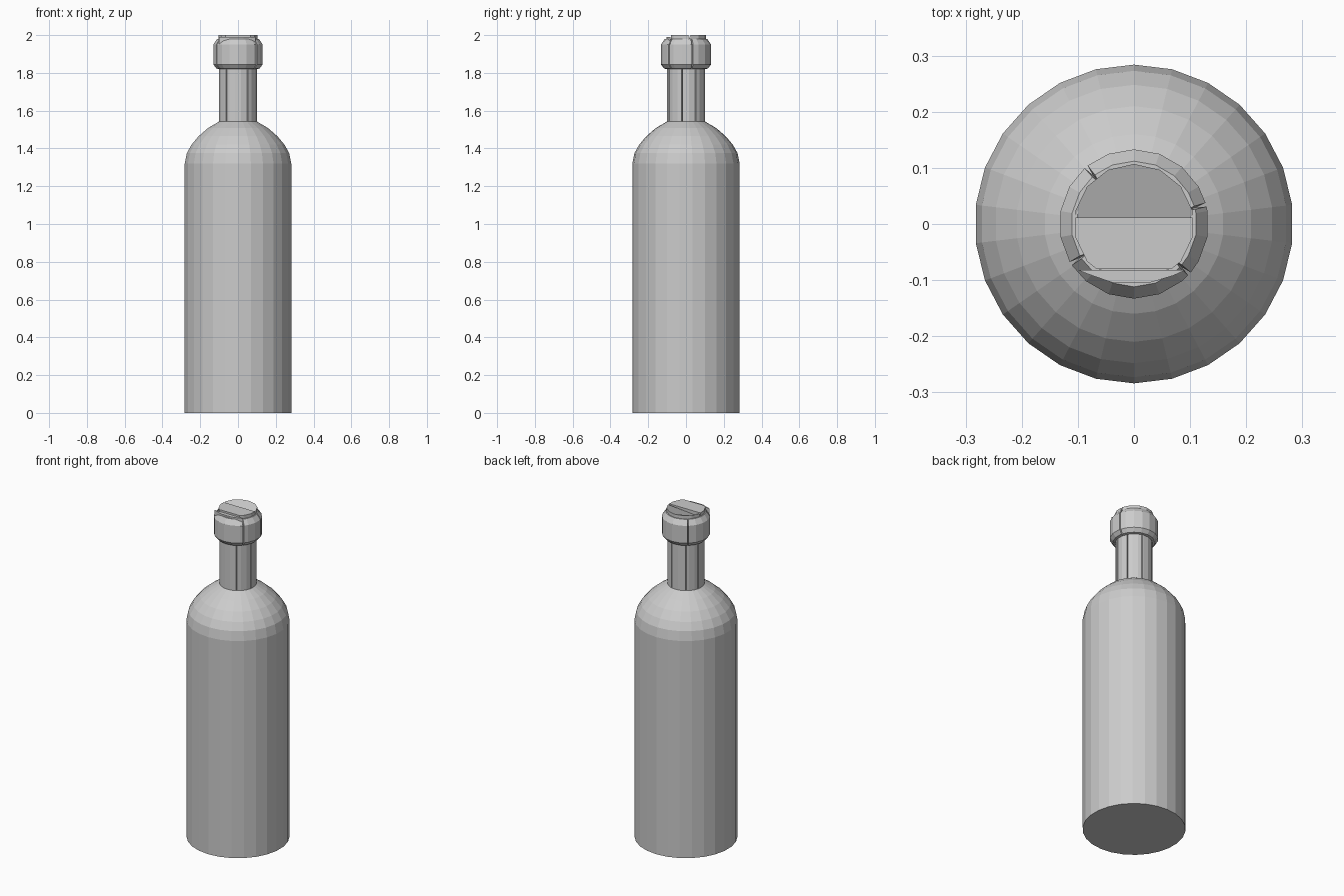
import bpy, bmesh, math

if "Cube" in bpy.data.objects:
    bpy.data.objects.remove(bpy.data.objects["Cube"])


def make_object(name, bm):
    bmesh.ops.recalc_face_normals(bm, faces=bm.faces)
    mesh = bpy.data.meshes.new(name)
    bm.to_mesh(mesh)
    bm.free()
    obj = bpy.data.objects.new(name, mesh)
    bpy.context.collection.objects.link(obj)
    return obj


def angles(sides, grooves=(), half=1.5):
    """Angles around the axis with an inset factor; grooves are narrow slits."""
    out = []
    for i in range(sides):
        a = (i + 0.5) * 360 / sides
        if all(abs(a - g) > half * 2 for g in grooves):
            out.append((a, 1.0))
    for g in grooves:
        out += [(g - half, 1.0), (g, 0.86), (g + half, 1.0)]
    return sorted(out)


def lathe(name, profile, steps, cap_bottom=False, cap_top=False):
    bm = bmesh.new()
    rings = []
    for r, z in profile:
        rings.append([bm.verts.new((r * f * math.cos(math.radians(a)),
                                    r * f * math.sin(math.radians(a)), z))
                      for a, f in steps])
    n = len(steps)
    for lo, hi in zip(rings, rings[1:]):
        for i in range(n):
            j = (i + 1) % n
            bm.faces.new((lo[i], lo[j], hi[j], hi[i]))
    if cap_bottom:
        bm.faces.new(rings[0][::-1])
    if cap_top:
        bm.faces.new(rings[-1])
    return make_object(name, bm)


# Body with rounded shoulder
lathe("body", [(0.284, 0), (0.284, 1.32), (0.273, 1.375), (0.248, 1.42),
               (0.21, 1.465), (0.16, 1.508), (0.102, 1.542)],
      angles(26), cap_bottom=True)

# Neck with thin vertical slits
lathe("neck", [(0.102, 1.535), (0.102, 1.84)],
      angles(20, (30, 75, 125, 165, 233, 300, 348)))

# Bevelled collar, cracked in a few places
lathe("collar", [(0.101, 1.82), (0.116, 1.823), (0.133, 1.845),
                 (0.133, 1.95), (0.112, 1.98), (0.102, 1.98)],
      angles(18, (15, 130, 212, 318)))

# Stopper: a broken disc, flat front half and sunken rear half
R, FRONT, SEAM = 0.107, -0.08, 0.012
for name, low, high, sunken in (("stopper_front", FRONT, SEAM, False),
                                ("stopper_back", SEAM, 0.2, True)):
    bm = bmesh.new()
    bmesh.ops.create_cone(bm, cap_ends=True, segments=14, radius1=R,
                          radius2=R, depth=0.06)
    bmesh.ops.translate(bm, verts=bm.verts, vec=(0, 0, 1.97))
    for y, side in ((low, -1), (high, 1)):
        cut = bmesh.ops.bisect_plane(
            bm, geom=bm.verts[:] + bm.edges[:] + bm.faces[:],
            plane_co=(0, y, 0), plane_no=(0, side, 0), clear_outer=True)
        edges = [e for e in cut["geom_cut"] if isinstance(e, bmesh.types.BMEdge)]
        if edges:
            bmesh.ops.holes_fill(bm, edges=[e for e in bm.edges if e.is_boundary])
    if sunken:
        for v in bm.verts:
            if v.co.z > 1.99 and v.co.y < SEAM + 0.01:
                v.co.z = 1.975
    make_object(name, bm)

# Loose sliver in front of the stopper
bm = bmesh.new()
outline = [(-0.1, -0.082), (-0.08, -0.09), (-0.04, -0.104), (0.03, -0.104),
           (0.07, -0.092), (0.092, -0.082)]
lower = [bm.verts.new((x, y, 1.94)) for x, y in outline]
upper = [bm.verts.new((x, y, 1.99)) for x, y in outline]
bm.faces.new(lower)
bm.faces.new(upper)
for i in range(len(outline)):
    j = (i + 1) % len(outline)
    bm.faces.new((lower[i], lower[j], upper[j], upper[i]))
make_object("stopper_sliver", bm)
